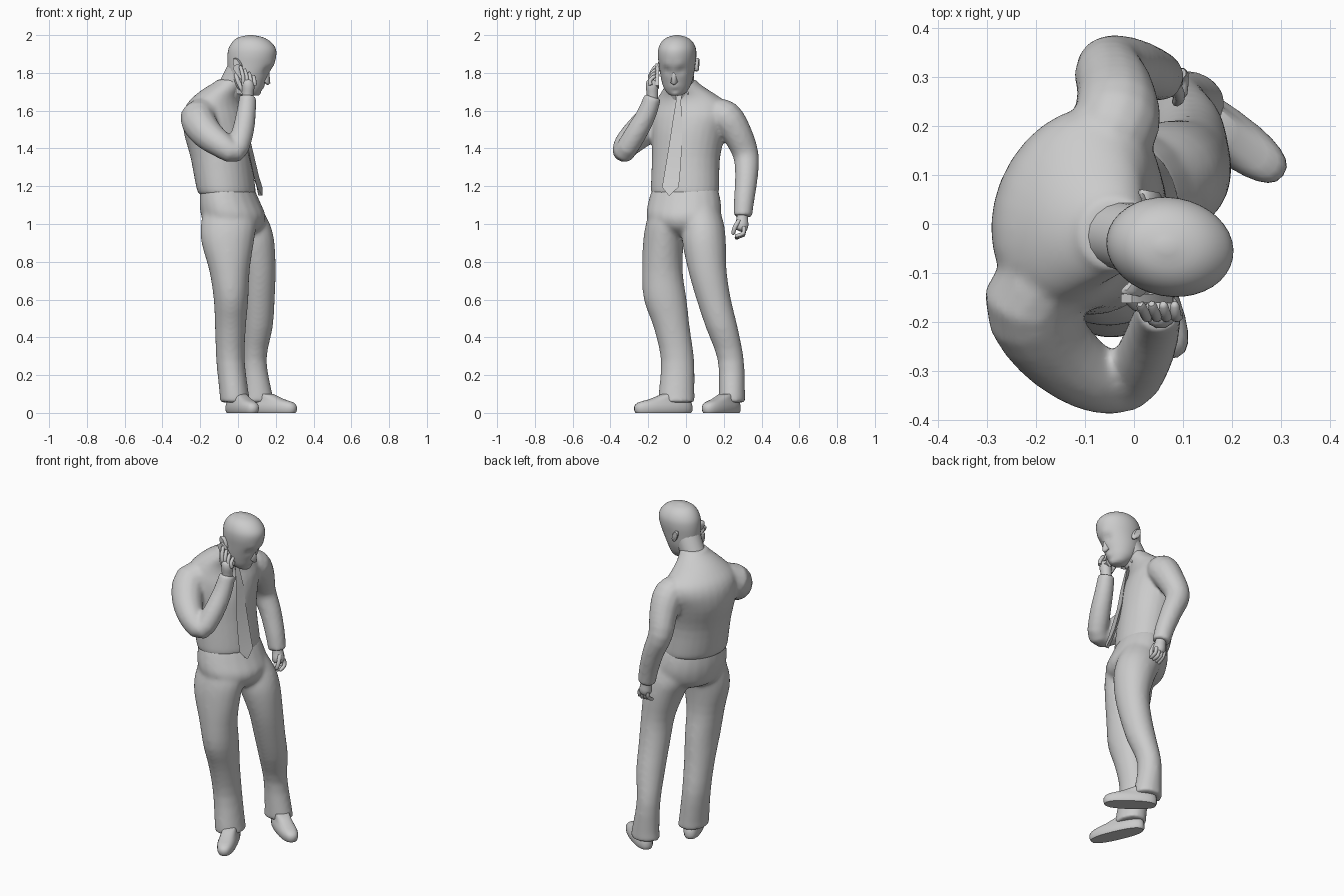
import bpy, bmesh, math
from mathutils import Vector as V


def spline(rows, k):
    """Catmull-Rom interpolation of parameter rows."""
    out, m = [], len(rows) - 1
    for i in range(m):
        p = [rows[max(0, min(m, j))] for j in (i - 1, i, i + 1, i + 2)]
        for s in range(k):
            t = s / k
            out.append([0.5 * (2 * b + (c - a) * t + (2 * a - 5 * b + 4 * c - d) * t * t
                               + (3 * b - a - 3 * c + d) * t ** 3) for a, b, c, d in zip(*p)])
    return out + [list(rows[-1])]


def finish(name, bm, angle=50):
    bmesh.ops.recalc_face_normals(bm, faces=bm.faces)
    me = bpy.data.meshes.new(name)
    bm.to_mesh(me)
    bm.free()
    me.polygons.foreach_set("use_smooth", [True] * len(me.polygons))
    me.set_sharp_from_angle(angle=math.radians(angle))
    ob = bpy.data.objects.new(name, me)
    bpy.context.collection.objects.link(ob)
    return ob


def fuse(name, parts, steps):
    """Melt overlapping parts into one smooth skin."""
    bm = bmesh.new()
    for p in parts:
        bm.from_mesh(p.data)
        bpy.data.objects.remove(p)
    ob = finish(name, bm)
    rm = ob.modifiers.new("melt", "REMESH")
    rm.mode, rm.voxel_size, rm.use_smooth_shade = "VOXEL", 0.01, True
    sm = ob.modifiers.new("soften", "SMOOTH")
    sm.factor, sm.iterations = 0.5, steps


def skin(name, rings):
    bm = bmesh.new()
    vs = [[bm.verts.new(p) for p in r] for r in rings]
    n = len(vs[0])
    for a, b in zip(vs, vs[1:]):
        for i in range(n):
            bm.faces.new((a[i], a[(i + 1) % n], b[(i + 1) % n], b[i]))
    bm.faces.new(vs[0])
    bm.faces.new(vs[-1])
    return finish(name, bm)


def loft(name, rows, yaw=0, n=20, k=3, power=1.0):
    """Stack of horizontal ovals: z, cx, cy, half depth, half width."""
    c, s = math.cos(math.radians(yaw)), math.sin(math.radians(yaw))
    rings = []
    for z, x, y, a, b in spline(rows, k):
        ring = []
        for i in range(n):
            t = 2 * math.pi * i / n
            u = a * math.copysign(abs(math.cos(t)) ** power, math.cos(t))
            w = b * math.copysign(abs(math.sin(t)) ** power, math.sin(t))
            ring.append(V((x + u * c - w * s, y + u * s + w * c, z)))
        rings.append(ring)
    return skin(name, rings)


def tube(name, rows, n=14, k=3):
    """Round limb along a path: x, y, z, radius."""
    pts = spline(rows, k)
    P = [V(p[:3]) for p in pts]
    rings, u = [], V((1, 0.3, 0.1))
    for i, p in enumerate(P):
        t = (P[min(i + 1, len(P) - 1)] - P[max(i - 1, 0)]).normalized()
        u = (u - t * u.dot(t)).normalized()
        w = t.cross(u)
        rings.append([p + pts[i][3] * (u * math.cos(2 * math.pi * j / n) + w * math.sin(2 * math.pi * j / n))
                      for j in range(n)])
    return skin(name, rings)


def hull(name, pts, angle=50):
    bm = bmesh.new()
    for p in pts:
        bm.verts.new(p)
    bmesh.ops.convex_hull(bm, input=bm.verts)
    return finish(name, bm, angle)


def finger(name, a, b, c, r=0.011):
    d = (V(c) - V(b)).normalized() * r * 0.6
    tube(name, [(*a, r), (*b, r), (*c, r * 0.85), (*(V(c) + d), r * 0.3)], 8, 2)


# trousers: two legs melted into the hips
fuse("trousers", [
    loft("right_leg", [(.055, -.015, -.05, .083, .098), (.1, -.02, -.05, .078, .096), (.28, -.04, -.045, .076, .089),
                       (.45, -.04, -.075, .082, .096), (.6, -.037, -.11, .092, .114), (.75, -.045, -.125, .107, .108),
                       (.9, -.055, -.12, .139, .108), (1.0, -.05, -.105, .148, .108), (1.1, -.045, -.08, .13, .1)]),
    loft("left_leg", [(.055, .103, .243, .087, .072), (.1, .103, .243, .08, .07), (.28, .087, .237, .065, .07),
                      (.45, .105, .19, .079, .085), (.6, .11, .147, .085, .092), (.75, .108, .114, .092, .102),
                      (.9, .078, .096, .116, .116), (1.0, .04, .09, .13, .112), (1.1, .0, .07, .115, .1)]),
    loft("hips", [(.94, -.01, -.01, .08, .09), (.98, -.02, -.01, .145, .165), (1.04, -.024, -.012, .166, .202),
                  (1.11, -.042, -.008, .156, .2), (1.19, -.058, -.005, .136, .18)], -22)], 16)

# shirt with soft waist overhang, sloping shoulders and both sleeves
fuse("shirt", [
    loft("body", [(1.155, -.056, -.005, .142, .18), (1.19, -.064, -.005, .151, .186), (1.35, -.089, 0, .158, .184),
                  (1.48, -.11, .015, .172, .2), (1.57, -.118, .028, .165, .217), (1.63, -.12, .028, .144, .205),
                  (1.675, -.106, .014, .122, .165), (1.715, -.078, -.005, .104, .118), (1.75, -.045, -.018, .08, .082),
                  (1.765, -.038, -.02, .075, .075)], -22, 28),
    tube("right_sleeve", [(-.15, -.09, 1.575, .09), (-.212, -.155, 1.56, .096), (-.17, -.245, 1.485, .086),
                          (-.09, -.312, 1.42, .071), (-.015, -.326, 1.383, .059), (.022, -.268, 1.475, .059),
                          (.042, -.21, 1.58, .053), (.052, -.175, 1.675, .046)]),
    tube("left_sleeve", [(-.06, .15, 1.585, .08), (-.035, .21, 1.565, .09), (-.038, .27, 1.48, .08),
                         (-.05, .317, 1.365, .069), (-.005, .32, 1.25, .061), (.035, .308, 1.13, .055),
                         (.055, .3, 1.04, .05)])], 9)

# tie hanging away from the belly
bm = bmesh.new()
rows = []
for x, y, z, w in [(.01, -.035, 1.7, .017), (.025, -.04, 1.65, .014), (.044, -.045, 1.55, .026),
                   (.06, -.055, 1.42, .036), (.098, -.075, 1.25, .045), (.115, -.083, 1.195, .046),
                   (.128, -.09, 1.15, .002)]:
    rows.append([bm.verts.new((x + e * w * .3 + d, y + e * w * .95, z)) for e, d in ((-1, 0), (1, 0), (0.3, -.02))])
for a, b in zip(rows, rows[1:]):
    for i in range(3):
        j = (i + 1) % 3
        bm.faces.new((a[i], a[j], b[j], b[i]))
bm.faces.new(rows[0])
bm.faces.new(rows[-1])
finish("tie", bm, 30)

# neck and collar points
tube("neck", [(-.06, -.02, 1.68, .07), (-.022, -.025, 1.75, .07), (.03, -.04, 1.84, .076)], 18)
for side in (-1, 1):
    hull("collar_point", [(-.005, -.03 + side * .06, 1.75), (.03, -.035 + side * .01, 1.735),
                          (.03, -.035 + side * .045, 1.685), (-.005, -.03 + side * .05, 1.69)])

# head bent forward, then sculpted with soft pushes
head = loft("head", [(1.68, .075, -.053, .03, .026), (1.692, .069, -.052, .046, .046), (1.72, .057, -.05, .074, .067),
                     (1.755, .053, -.048, .093, .08), (1.79, .056, -.047, .106, .088), (1.84, .066, -.047, .122, .095),
                     (1.89, .073, -.047, .13, .101), (1.93, .075, -.047, .125, .098), (1.965, .072, -.047, .101, .081),
                     (1.988, .068, -.047, .066, .052), (2.0, .066, -.047, .012, .01)], -10, 36, 4)
yaw = math.radians(-10)
F, S, UP = V((math.cos(yaw), math.sin(yaw), 0)), V((-math.sin(yaw), math.cos(yaw), 0)), V((0, 0, 1))


def face(f, s, z):
    return V((.06, -.047, 0)) + F * f + S * s + UP * z


pushes = [(face(.1, .036, 1.813), .032, -.011), (face(.1, -.036, 1.813), .032, -.011),
          (face(.122, .035, 1.845), .03, .005), (face(.122, -.035, 1.845), .03, .005),
          (face(.07, 0, 1.727), .025, .007), (face(.062, 0, 1.71), .014, -.004), (face(.05, 0, 1.69), .025, .006)]
for v in head.data.vertices:
    for c, r, amount in pushes:
        v.co += F * amount * math.exp(-((v.co - c).length / r) ** 2 * 2)

# nose
hull("nose", [face(.106, 0, 1.82), face(.112, .005, 1.745), face(.112, -.005, 1.745), face(.098, .018, 1.748),
              face(.098, -.018, 1.748), face(.098, 0, 1.734), face(.075, .018, 1.755), face(.075, -.018, 1.755)], 60)

# ears
for side in (-1, 1):
    pts = []
    for out, scale in ((.075, .7), (.1, 1), (.108, .85)):
        for i in range(12):
            t = 2 * math.pi * i / 12
            u, h = .021 * scale * math.cos(t), .037 * scale * math.sin(t)
            pts.append(face(-.035 + u - h * .35 - (out - .075) * .4, side * out, 1.843 + h))
    hull("ear", pts)

# phone held between ear and mouth
pts = []
for t, w in ((0, .014), (.1, .021), (.9, .021), (1, .014)):
    c = V((-.015, -.152, 1.84)).lerp(V((.07, -.152, 1.725)), t)
    for a in (-1, 1):
        for d in (-.009, .009):
            pts.append(c + V((.8, 0, .6)) * a * w + V((0, d, 0)))
hull("phone", pts)

# right hand around the phone
tube("right_palm", [(.05, -.178, 1.65, .03), (.052, -.178, 1.69, .031), (.054, -.18, 1.73, .034),
                    (.05, -.18, 1.755, .028), (.048, -.178, 1.765, .01)], 12)
for i in range(4):
    x = .026 + i * .02
    finger("right_finger", (x + .004, -.187, 1.735), (x, -.19, 1.785 - i * .008),
           (x - .012 + i * .003, -.166, 1.83 - i * .016))
finger("right_thumb", (.03, -.17, 1.7), (.005, -.165, 1.745), (-.012, -.15, 1.79), .013)

# left hand hanging, fingers curled
tube("left_palm", [(.055, .3, 1.07, .03), (.06, .298, 1.03, .031), (.065, .295, 0.995, .036),
                   (.067, .293, .97, .03), (.068, .291, .96, .01)], 12)
for i in range(4):
    x = .039 + i * .019
    finger("left_finger", (x, .308, .985), (x + .005, .304, .95 - .004 * (i % 3)), (x + .004, .266, .925 + .004 * i))
finger("left_thumb", (.085, .283, 1.02), (.093, .26, .985), (.087, .25, .95), .012)


# shoes
def shoe(name, x, y, yaw, a):
    c, s = math.cos(math.radians(yaw)), math.sin(math.radians(yaw))
    rows = [(z, x + d * c, y + d * s, a * l, w) for z, d, l, w in
            ((0, 0, .96, .047), (.012, 0, 1, .052), (.035, 0, 1, .053), (.055, -.008, .92, .047),
             (.072, -.035, .7, .042), (.1, -.07, .45, .04))]
    loft(name, rows, yaw, 24, 2, .8)


shoe("right_shoe", .022, -.12, -66, .165)
shoe("left_shoe", .184, .187, -36, .148)
